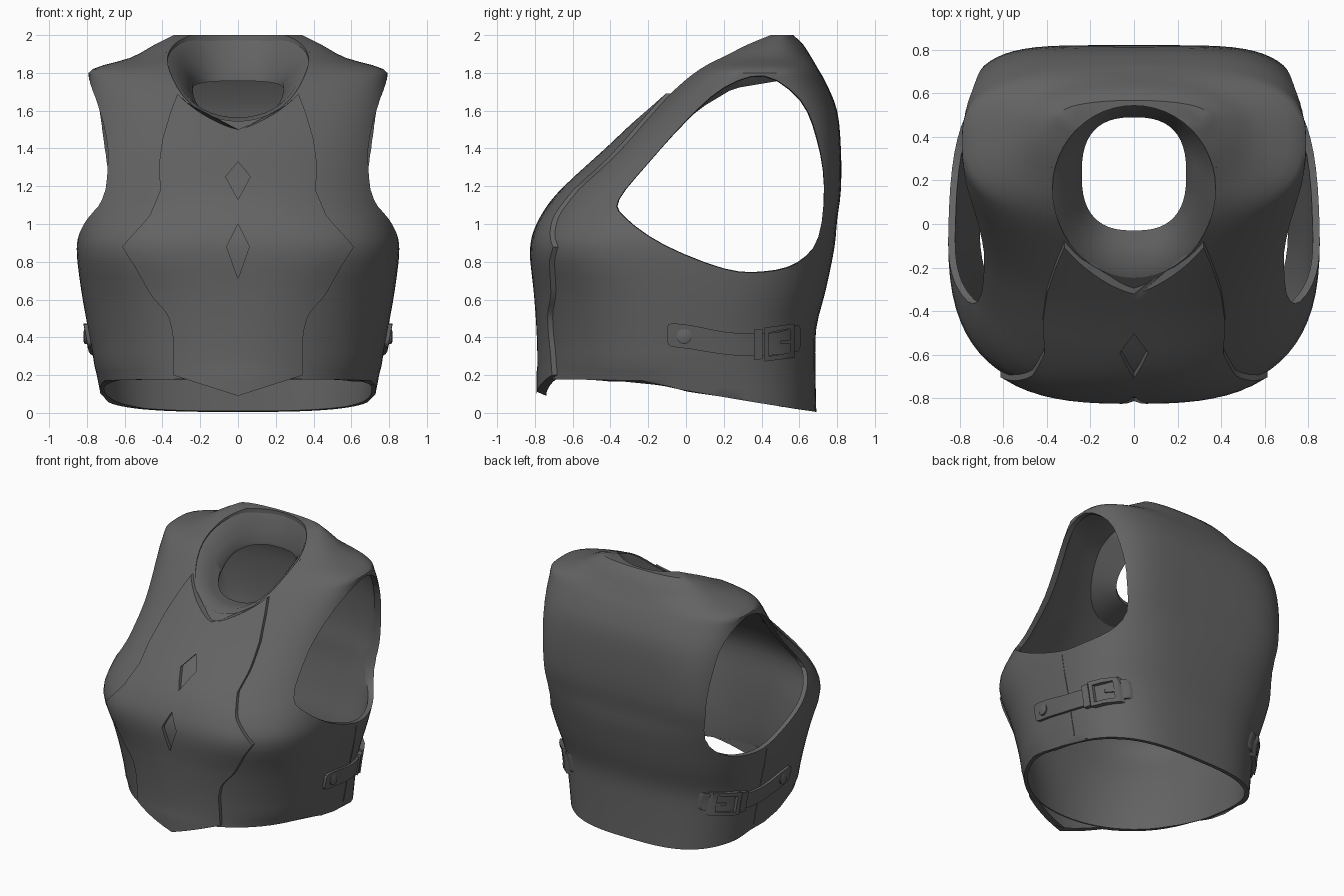
import bpy, bmesh, math
from mathutils import Vector
from mathutils.bvhtree import BVHTree

if "Cube" in bpy.data.objects:
    bpy.data.objects.remove(bpy.data.objects["Cube"])

grey = bpy.data.materials.new("dark_leather_grey")
grey.use_nodes = True
colour = (0.125, 0.125, 0.125, 1)
grey.diffuse_color = colour
shader = next(n for n in grey.node_tree.nodes if n.type == 'BSDF_PRINCIPLED')
shader.inputs["Base Color"].default_value = colour
shader.inputs["Roughness"].default_value = 0.7


def lerp(a, b, t):
    return a + (b - a) * t


def interp(table, v):
    """Piecewise linear lookup in (key, value) pairs."""
    if v <= table[0][0]:
        return table[0][1]
    for (a, fa), (b, fb) in zip(table, table[1:]):
        if v <= b:
            return lerp(fa, fb, (v - a) / (b - a))
    return table[-1][1]


def spline(points, steps, closed=False):
    """Smooth curve through points of any dimension."""
    n = len(points)
    pick = (lambda i: points[i % n]) if closed else (lambda i: points[min(max(i, 0), n - 1)])
    out = []
    for i in range(n if closed else n - 1):
        p = [Vector(pick(i + k)) for k in (-1, 0, 1, 2)]
        for j in range(steps):
            t = j / steps
            m1, m2 = (p[2] - p[0]) / 2, (p[3] - p[1]) / 2
            d = p[2] - p[1]
            out.append(p[1] + m1 * t + (3 * d - 2 * m1 - m2) * t**2 + (m1 + m2 - 2 * d) * t**3)
    return out if closed else out + [Vector(points[-1])]


def loft(name, rings, wrap=False):
    """Closed solid through rings of equal point count."""
    bm = bmesh.new()
    loops = [[bm.verts.new(p) for p in ring] for ring in rings]
    n = len(loops[0])
    pairs = list(zip(loops, loops[1:])) + ([(loops[-1], loops[0])] if wrap else [])
    for a, b in pairs:
        for i in range(n):
            k = (i + 1) % n
            bm.faces.new((a[i], a[k], b[k], b[i]))
    if not wrap:
        bm.faces.new(loops[0])
        bm.faces.new(loops[-1])
    bmesh.ops.recalc_face_normals(bm, faces=bm.faces)
    mesh = bpy.data.meshes.new(name)
    bm.to_mesh(mesh)
    bm.free()
    mesh.materials.append(grey)
    obj = bpy.data.objects.new(name, mesh)
    bpy.context.collection.objects.link(obj)
    return obj


def activate(obj):
    bpy.ops.object.select_all(action='DESELECT')
    obj.select_set(True)
    bpy.context.view_layer.objects.active = obj


def cut(obj, cutter):
    activate(obj)
    mod = obj.modifiers.new("cut", 'BOOLEAN')
    mod.operation, mod.solver, mod.object = 'DIFFERENCE', 'EXACT', cutter
    bpy.ops.object.modifier_apply(modifier=mod.name)
    bpy.data.objects.remove(cutter)


def smooth(obj, angle=40):
    activate(obj)
    bpy.ops.object.shade_smooth_by_angle(angle=math.radians(angle))


# Torso sections: height, half width, front, back, front and back squareness
SECTIONS = [
    (0, .73, -.77, .69, 2, 3), (.25, .76, -.76, .685, 2.05, 3),
    (.45, .795, -.765, .69, 2.15, 3), (.65, .83, -.78, .74, 2.4, 3.2),
    (.87, .855, -.8, .785, 2.9, 3.5), (1.02, .835, -.755, .8, 2.7, 4.2),
    (1.18, .8, -.64, .82, 2.35, 4.8), (1.4, .79, -.4, .82, 2.3, 4.5),
    (1.6, .795, -.19, .8, 2.5, 3.6), (1.75, .79, -.03, .74, 2.8, 3.1),
    (1.82, .77, .06, .7, 2.8, 2.8), (1.88, .57, .15, .665, 2.6, 2.5),
    (1.95, .44, .28, .62, 2.4, 2.4), (2, .34, .43, .568, 2.2, 2.2)]
HEM = [(-.8, .18), (-.2, .17), (.05, .1), (.22, .1), (.37, .055), (.69, .005)]


def power(v, n):
    return math.copysign(abs(v) ** (2 / n), v)


def torso_rings(inset=0):
    rings = []
    for z, w, front, back, nf, nb in spline(SECTIONS, 3):
        w, front, back = w - inset, front + inset, back - inset
        mid, half = (front + back) / 2, (back - front) / 2
        ring = []
        for i in range(72):
            a = math.tau * i / 72
            n = nb if math.sin(a) > 0 else nf
            y = mid + half * power(math.sin(a), n)
            low = interp(HEM, y) - 2 * inset
            h = lerp(low, .25, z / .25) if z < .25 else z
            ring.append((w * power(math.cos(a), n), y, h - inset * max(0, (z - 1.2) / .8)))
        rings.append(ring)
    return rings


vest = loft("vest_body", torso_rings())
bm = bmesh.new()
bm.from_mesh(vest.data)
surface = BVHTree.FromBMesh(bm)
bm.free()


def drape(origin, direction, fallback):
    hit = surface.ray_cast(Vector(origin), Vector(direction))[0]
    return hit if hit else Vector(fallback)


def on_front(x, z):
    h = max(z, .21)
    return drape((x, -3, h), (0, 1, 0), (x, -.7, h)).y


def on_side(s, y, z):
    return drape((3 * s, y, z), (-s, 0, 0), (.75 * s, y, z)).x


def on_top(x, y):
    return drape((x, y, 3), (0, 0, -1), (x, y, 1.9)).z


# Hollow the torso and open the armholes
cut(vest, loft("hollow", torso_rings(.032)))
ARMHOLE = [(-.35, 1.13), (-.31, 1.04), (-.1, .9), (.2, .78), (.4, .76), (.59, .8), (.7, .93),
           (.73, 1.2), (.69, 1.45), (.6, 1.65), (.41, 1.77), (.2, 1.71), (0, 1.54), (-.2, 1.32)]
hole = spline(ARMHOLE, 3, closed=True)
cut(vest, loft("arm_cutter", [
    [(x, lerp(.25, p[0], k), lerp(1.25, p[1], k)) for p in hole]
    for x, k in ((-1, 1.07), (-.66, 1), (.66, 1), (1, 1.07))]))


# Neck opening, deeper at the throat, and its rolled collar
def neck(i, k=1):
    a = math.tau * i / 48
    depth = .395 if math.sin(a) > 0 else .43
    return k * .39 * math.cos(a), .165 + k * depth * math.sin(a)


cut(vest, loft("neck_cutter", [[(*neck(i, .96), z) for i in range(48)] for z in (1.3, 2.3)]))
LIP = [(-.03, 1.55), (.1, 1.65), (.25, 1.74), (.49, 1.78)]
collar_rings = []
for i in range(48):
    a = math.tau * i / 48
    x, y = neck(i)
    outer = Vector((x, y, on_top(x, y)))
    iy = .23 + .26 * power(math.sin(a), 2.6)
    inner = Vector((.24 * power(math.cos(a), 2.6), iy, interp(LIP, iy)))
    crest = outer.lerp(inner, .3) + Vector((0, 0, .03))
    slope = outer.lerp(inner, .7) + Vector((0, 0, .015))
    drop = Vector((0, 0, .045))
    collar_rings.append([outer, crest, slope, inner, inner - drop * .5, outer - drop])
collar = loft("collar", collar_rings, wrap=True)

# Raised chest plate draped over the front
OUTLINE = [(.2, .345), (.42, .345), (.52, .37), (.62, .46), (.78, .55), (.88, .615),
           (1.04, .47), (1.18, .41), (1.3, .42), (1.45, .4), (1.6, .355), (1.69, .32)]
plate_rings = []
for r in range(45):
    outside, inside = [], []
    for c in range(-10, 11):
        u = c / 10
        z = lerp(.09 + .11 * abs(u), 1.5 + .19 * abs(u) ** 1.3, r / 44)
        x = u * interp(OUTLINE, z)
        y = on_front(x, z)
        outside.append((x, y - .027, z))
        inside.append((x, y + .025, z))
    plate_rings.append(outside + inside[::-1])
plate = loft("chest_plate", plate_rings)
for top, middle, bottom, half in ((1.33, 1.25, 1.13, .065), (1, .88, .71, .06)):
    diamond = [(0, top), (half, middle), (0, bottom), (-half, middle)]
    cut(plate, loft("diamond_cutter", [[(x, y, z) for x, z in diamond] for y in (-1.2, .2)]))


# Side straps, buckles and seams
def patch(name, s, path, push):
    """Thin strip on a side; path holds (y, z centre, half width)."""
    rings = []
    for y, z, h in path:
        pts = [(y, z + h * k) for k in (-1, -.5, 0, .5, 1)]
        xs = [on_side(s, *p) for p in pts]
        rings.append([(x + s * push, *p) for x, p in zip(xs, pts)] +
                     [(x - s * .02, *p) for x, p in zip(xs[::-1], pts[::-1])])
    return loft(name, rings)


STRAP = [(-.1, .415, .035), (-.08, .413, .06), (.03, .4, .063), (.2, .37, .06),
         (.36, .36, .06), (.5, .37, .06), (.59, .395, .07), (.605, .4, .05)]
details = []
for s, side in ((1, "left"), (-1, "right")):
    details.append(patch(side + "_strap", s, spline(STRAP, 3), .02))
    details.append(patch(side + "_keeper", s, [(.36, .36, .08), (.405, .365, .08)], .032))
    details.append(patch(side + "_prong", s, [(.5, .374, .01), (.565, .378, .01)], .035))
    details.append(patch(side + "_seam", s, [(.222, .43, .3), (.228, .43, .3)], .004))
    # Square buckle frame
    frame = []
    for i, j in ((-1, -1), (0, -1), (1, -1), (1, 0), (1, 1), (0, 1), (-1, 1), (-1, 0)):
        ring = []
        for k, push in ((1, -.01), (1, .04), (.7, .04), (.7, -.01)):
            y, z = .495 + .08 * i * k, .372 + .09 * j * k + .01 * i
            ring.append((on_side(s, y, z) + s * push, y, z))
        frame.append(ring)
    details.append(loft(side + "_buckle", frame, wrap=True))
    # Domed rivet
    x = on_side(s, -.01, .405)
    details.append(loft(side + "_rivet", [
        [(x + s * d, -.01 + r * math.cos(math.tau * i / 16), .405 + r * math.sin(math.tau * i / 16))
         for i in range(16)] for d, r in ((-.02, .04), (.026, .04), (.032, .025))]))

for part in [vest, collar, plate] + details:
    smooth(part)
